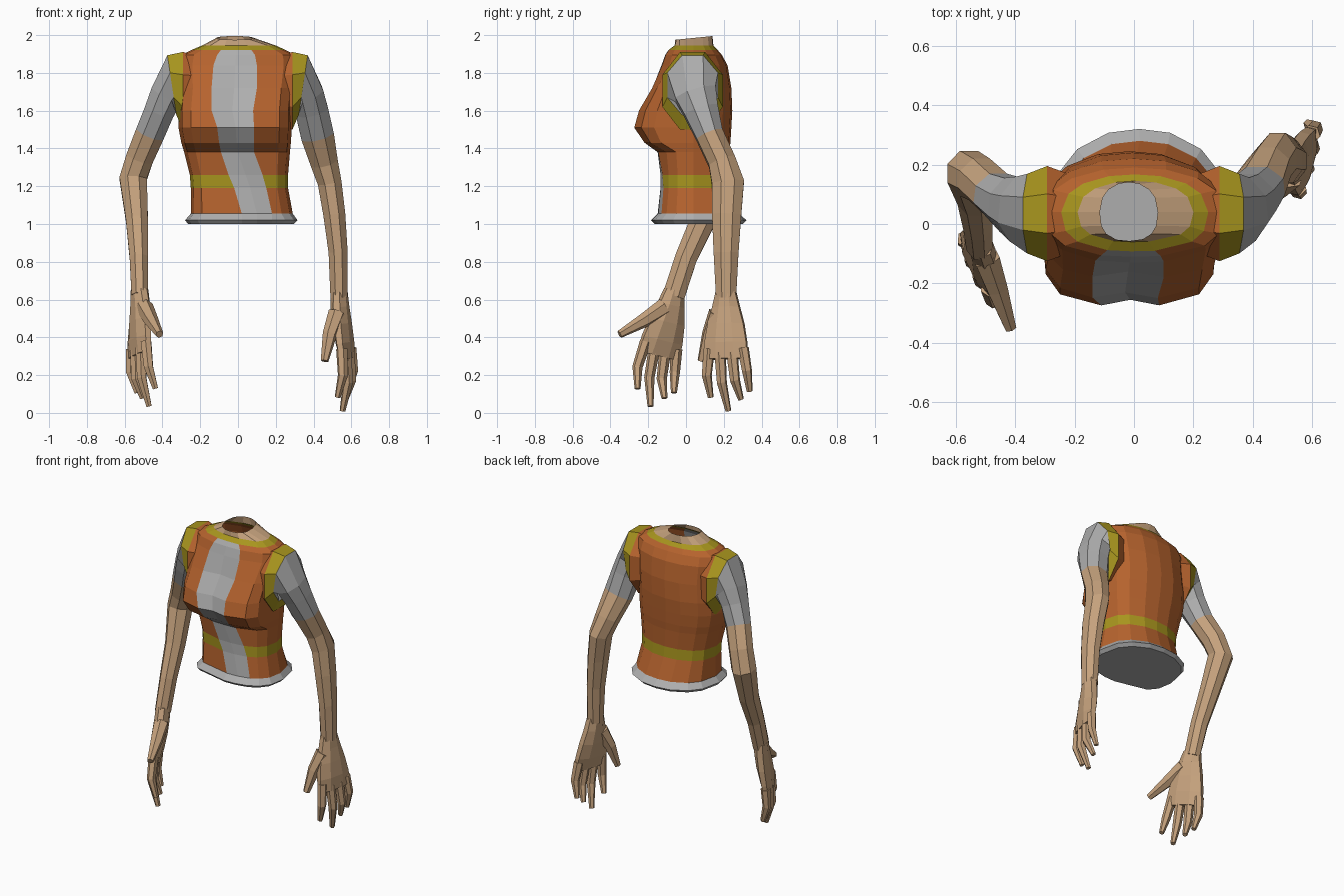
import bpy, bmesh, math
from mathutils import Vector

if "Cube" in bpy.data.objects:
    bpy.data.objects.remove(bpy.data.objects["Cube"])


def material(name, rgb):
    m = bpy.data.materials.new(name)
    m.diffuse_color = (*rgb, 1)
    m.use_nodes = True
    m.node_tree.nodes["Principled BSDF"].inputs["Base Color"].default_value = m.diffuse_color
    return m


ORANGE, GREY, YELLOW, SKIN = range(4)
MATS = [material("orange_cloth", (0.47, 0.125, 0.027)), material("grey_cloth", (0.42, 0.42, 0.42)),
        material("yellow_trim", (0.39, 0.30, 0.013)), material("skin", (0.56, 0.36, 0.205))]


def make_object(name, bm):
    bmesh.ops.recalc_face_normals(bm, faces=bm.faces[:])
    me = bpy.data.meshes.new(name)
    bm.to_mesh(me)
    bm.free()
    for m in MATS:
        me.materials.append(m)
    ob = bpy.data.objects.new(name, me)
    bpy.context.collection.objects.link(ob)
    return ob


def bridge(bm, rings, colour):
    """Join successive vertex rings; colour(segment, column) gives the material."""
    n = len(rings[0])
    for s in range(len(rings) - 1):
        for c in range(n):
            d = (c + 1) % n
            f = bm.faces.new((rings[s][c], rings[s][d], rings[s + 1][d], rings[s + 1][c]))
            f.material_index = colour(s, c)


def tube(bm, sections, ref, sides, colour, tangents=()):
    """Closed tube through (point, radius along ref, radius across)."""
    pts = [Vector(s[0]) for s in sections]
    rings = []
    for i, (p, ru, rv) in enumerate(sections):
        t = (pts[min(i + 1, len(pts) - 1)] - pts[max(i - 1, 0)]).normalized()
        if i < len(tangents):
            t = Vector(tangents[i]).normalized()
        u = (ref - t * t.dot(ref)).normalized()
        v = t.cross(u)
        ring = []
        for k in range(sides):
            a = 2 * math.pi * (k + 0.5) / sides
            ring.append(bm.verts.new(pts[i] + u * math.cos(a) * ru * 1.05 + v * math.sin(a) * rv * 1.05))
        rings.append(ring)
    bridge(bm, rings, colour)
    for ring, s in ((rings[0], 0), (rings[-1], len(rings) - 2)):
        bm.faces.new(ring).material_index = colour(s, 0)


# Torso rings: z, left x, right x, front y, back y, stripe left, stripe right
TORSO = [
    (1.00, -.265, .295, -.165, .30, .02, .18),
    (1.02, -.28, .315, -.185, .32, .02, .18),
    (1.055, -.25, .29, -.15, .28, .02, .18),
    (1.19, -.25, .265, -.135, .23, -.02, .15),
    (1.26, -.255, .265, -.135, .225, -.05, .13),
    (1.38, -.285, .275, -.15, .23, -.09, .085),
    (1.43, -.30, .28, -.22, .235, -.10, .085),
    (1.51, -.315, .285, -.275, .24, -.11, .085),
    (1.60, -.315, .285, -.25, .245, -.14, .08),
    (1.72, -.305, .295, -.18, .24, -.14, .10),
    (1.84, -.31, .31, -.13, .22, -.13, .10),
    (1.895, -.30, .305, -.11, .19, -.11, .09),
    (1.922, -.245, .25, -.092, .167, -.09, .07),
    (1.945, -.19, .20, -.06, .145, -.07, .05),
    (1.985, -.115, .08, -.057, .14, -.06, .03),
]


def torso():
    bm = bmesh.new()
    rings = []
    for z, xl, xr, yf, yb, sl, sr in TORSO:
        cx, hw, ym = (xl + xr) / 2, (xr - xl) / 2, 0.04
        front = [-1, -.94, -.78, (sl - cx) / hw, ((sl + sr) / 2 - cx) / hw, (sr - cx) / hw, .78, .94]
        back = [1, .9, .7, .35, 0, -.35, -.7, -.9]
        bust = 1.42 < z < 1.75
        ring = []
        for us, y_end, p in ((front, yf, 3.8 if bust else 2.6), (back, yb, 2.2)):
            for k, u in enumerate(us):
                y = ym + (y_end - ym) * max(0, 1 - abs(u) ** p) ** (1 / p)
                if us is front and k == 4 and bust:
                    y += 0.02                      # hollow in the middle of the chest
                tilt = (y - ym) * 0.1 if z > 1.95 else 0
                ring.append(bm.verts.new((cx + u * hw, y, z + tilt)))
        rings.append(ring)

    def colour(s, c):
        z = (TORSO[s][0] + TORSO[s + 1][0]) / 2
        if z > 1.945:
            return SKIN
        if z < 1.05 or (c in (3, 4) and z < 1.92):
            return GREY
        return YELLOW if z > 1.92 or 1.19 < z < 1.26 else ORANGE

    bridge(bm, rings, colour)
    bm.faces.new(rings[0]).material_index = GREY   # underside, neck stays open
    make_object("torso_vest", bm)


# Arm sections: x, y, z, radius front to back, radius across
ARM_LEFT = [
    (.20, .035, 1.71, .13, .18), (.288, .035, 1.705, .165, .212), (.345, .035, 1.735, .138, .165),
    (.365, .05, 1.69, .115, .09), (.39, .08, 1.60, .095, .09), (.42, .125, 1.47, .075, .09),
    (.455, .19, 1.33, .075, .075), (.485, .222, 1.22, .088, .065), (.51, .215, 1.05, .08, .06),
    (.53, .212, .85, .068, .052), (.535, .212, .61, .055, .047)]
ARM_RIGHT = [
    (-.20, .035, 1.71, .13, .18), (-.292, .035, 1.705, .165, .212), (-.35, .035, 1.735, .138, .165),
    (-.375, .05, 1.69, .115, .09), (-.415, .065, 1.60, .095, .082), (-.465, .10, 1.48, .075, .08),
    (-.52, .15, 1.35, .075, .075), (-.555, .17, 1.24, .08, .075), (-.535, .09, 1.02, .068, .06),
    (-.525, .0, .82, .06, .05), (-.52, -.065, .62, .06, .045)]

# Finger joints: towards thumb, down the hand, towards the back of the hand
FINGERS = [
    [(.09, .28, .03), (.105, .42, .035), (.095, .535, 0)],
    [(.03, .30, .035), (.022, .46, .04), (.0, .61, 0)],
    [(-.035, .30, .035), (-.05, .45, .04), (-.07, .55, 0)],
    [(-.095, .28, .03), (-.115, .40, .035), (-.12, .51, .005)]]
# Palm: distance down, half width, half thickness, offset to the back
PALM = [(-.02, .055, .043, 0), (.06, .075, .045, .003), (.15, .10, .045, .012),
        (.25, .118, .04, .025), (.335, .122, .028, .035)]


def hand(name, wrist, thumbward, down, outward, thumb):
    d = Vector(down).normalized()
    a = Vector(thumbward)
    a = (a - d * a.dot(d)).normalized()
    n = a.cross(d)
    if n.x * outward < 0:
        n = -n
    w = Vector(wrist)

    def place(p):
        return w + a * p[0] + d * p[1] + n * p[2]

    bm = bmesh.new()
    skin = lambda s, c: SKIN
    tube(bm, [(place((0, q, o)), hw, th) for q, hw, th, o in PALM], a, 8, skin)
    for f in FINGERS:
        tube(bm, [(place(p), r, r) for p, r in zip(f, (.03, .026, .015))], a, 6, skin)
    tube(bm, [(place(p), r, r) for p, r in zip(thumb, (.046, .037, .02))], n, 6, skin)
    make_object(name, bm)


def arm(name, sections):
    # shoulder cap, yellow armhole trim, grey sleeve, bare lower arm
    side = math.copysign(1, sections[0][0])
    colour = lambda s, c: (ORANGE, YELLOW, GREY, GREY, GREY)[s] if s < 5 else SKIN
    bm = bmesh.new()
    tube(bm, [(s[:3], s[3], s[4]) for s in sections], Vector((0, 1, 0)), 8, colour,
         [(side, 0, 0), (side, 0, 0), (side, 0, -.15)])
    make_object(name, bm)


torso()
arm("left_arm", ARM_LEFT)
arm("right_arm", ARM_RIGHT)
hand("left_hand", (.535, .212, .62), (-.25, -.97, 0), (.03, .02, -1), 1,
     [(.05, .09, 0), (.105, .2, -.03), (.155, .34, -.05)])
hand("right_hand", (-.52, -.065, .63), (.42, -.88, .22), (.08, -.2, -.97), -1,
     [(.04, .08, 0), (.13, .17, .01), (.25, .275, .025)])
